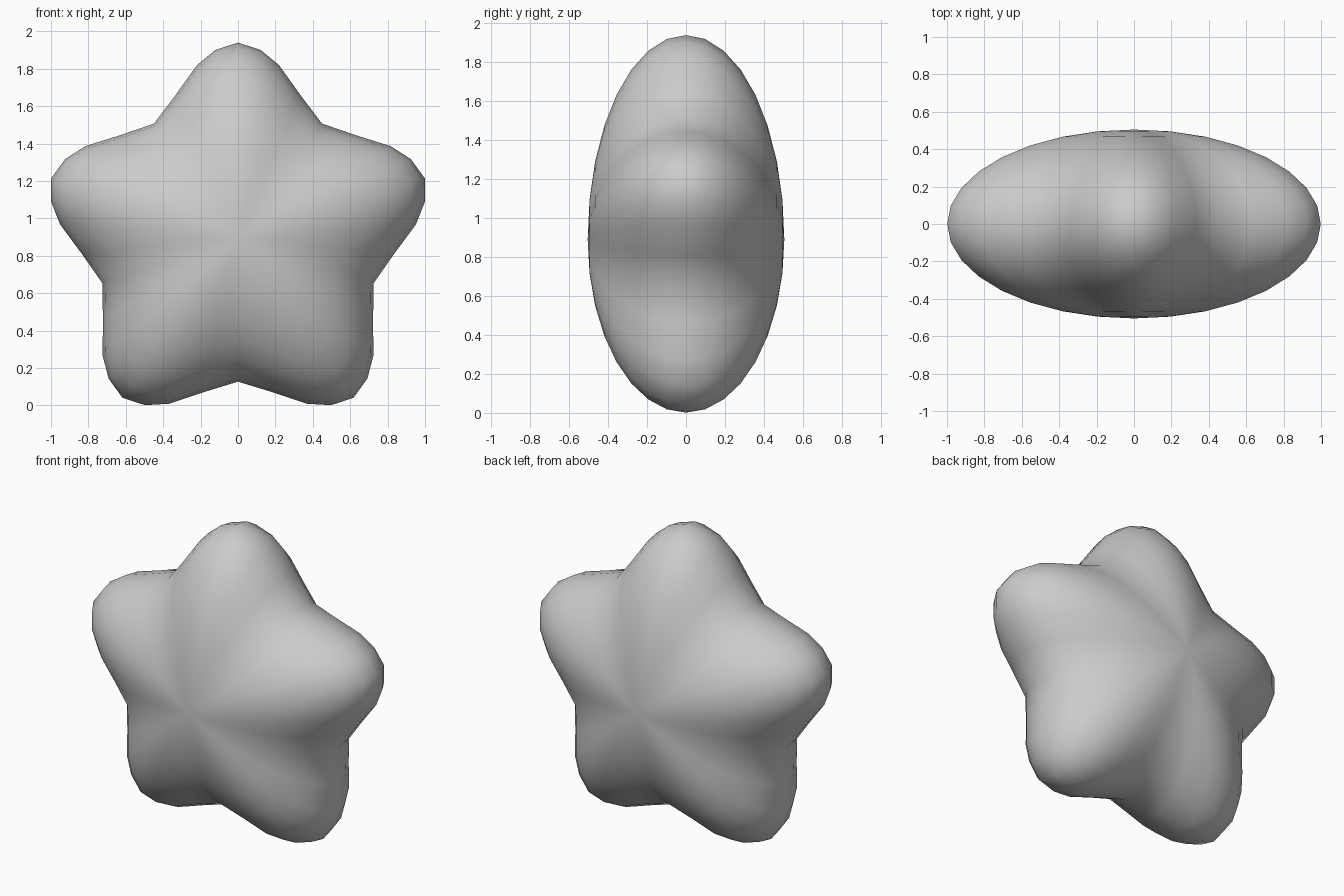
import bpy, bmesh
from math import sin, cos, pi, radians

if "Cube" in bpy.data.objects:
    bpy.data.objects.remove(bpy.data.objects["Cube"])

# Half-arm outline: (degrees from tip, radius), mirrored and repeated five times
HALF = [(0, 1.05), (6.8, 1.018), (13.3, 0.955), (23.3, 0.84), (36, 0.763)]
CENTRE_Z, DEPTH, STEPS = 0.89, 0.505, 16

outline = []
for arm in range(5):
    base = arm * 72
    outline += [(base - a, r) for a, r in reversed(HALF[1:])]
    outline += [(base + a, r) for a, r in HALF[:-1]]

# Puffy star: star outline swelling to an elliptical depth profile
bm = bmesh.new()
front = bm.verts.new((0, -DEPTH, CENTRE_Z))
back = bm.verts.new((0, DEPTH, CENTRE_Z))
rings = []
for i in range(1, STEPS):
    t = pi * i / STEPS
    rings.append([bm.verts.new((r * sin(t) * sin(radians(a)),
                                -DEPTH * cos(t),
                                CENTRE_Z + r * sin(t) * cos(radians(a))))
                  for a, r in outline])
n = len(outline)
for j in range(n):
    k = (j + 1) % n
    bm.faces.new((front, rings[0][j], rings[0][k]))
    bm.faces.new((back, rings[-1][k], rings[-1][j]))
    for p, q in zip(rings, rings[1:]):
        bm.faces.new((p[j], q[j], q[k], p[k]))
bmesh.ops.recalc_face_normals(bm, faces=bm.faces)
for f in bm.faces:
    f.smooth = True

mesh = bpy.data.meshes.new("puffy_star")
bm.to_mesh(mesh)
bm.free()
bpy.context.collection.objects.link(bpy.data.objects.new("puffy_star", mesh))
